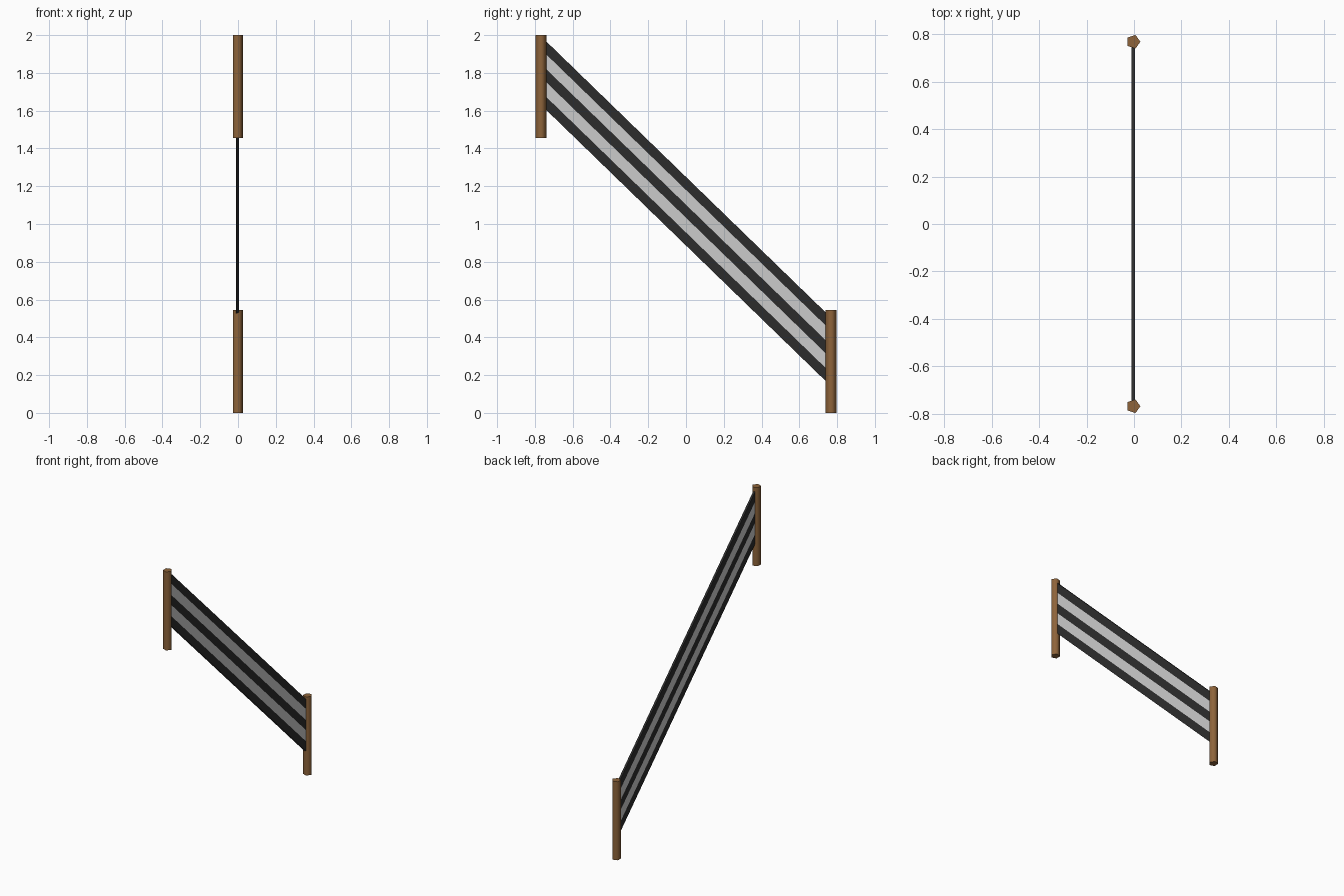
import bpy, bmesh, math

if "Cube" in bpy.data.objects:
    bpy.data.objects.remove(bpy.data.objects["Cube"])

def material(name, rgb):
    m = bpy.data.materials.new(name)
    m.diffuse_color = (*rgb, 1)
    m.use_nodes = True
    m.node_tree.nodes["Principled BSDF"].inputs["Base Color"].default_value = m.diffuse_color
    return m

WOOD = material("brown wood", (0.27, 0.127, 0.043))
DARK = material("dark grey", (0.0255, 0.0255, 0.0255))
LIGHT = material("light grey", (0.6, 0.6, 0.6))

CX = -0.003        # shared centre line of posts and panel
POST_Y = 0.768
POST_H = 0.545

def finish(name, bm, mats):
    me = bpy.data.meshes.new(name)
    bm.to_mesh(me)
    bm.free()
    ob = bpy.data.objects.new(name, me)
    bpy.context.collection.objects.link(ob)
    for m in mats:
        me.materials.append(m)
    return ob

# five-sided posts, one corner pointing to +x
def post(name, y, z, r=0.03):
    bm = bmesh.new()
    ring = [bm.verts.new((CX + r * math.cos(math.tau * i / 5),
                          y + r * math.sin(math.tau * i / 5), z)) for i in range(5)]
    base = bm.faces.new(ring)
    top = bmesh.ops.extrude_face_region(bm, geom=[base], use_keep_orig=True)["geom"]
    bmesh.ops.translate(bm, vec=(0, 0, POST_H),
                        verts=[v for v in top if isinstance(v, bmesh.types.BMVert)])
    bmesh.ops.recalc_face_normals(bm, faces=bm.faces)
    ob = finish(name, bm, [WOOD])
    bpy.ops.object.select_all(action='DESELECT')
    ob.select_set(True)
    bpy.context.view_layer.objects.active = ob
    bpy.ops.object.shade_smooth_by_angle(angle=math.radians(80))

post("upper_post", -POST_Y, 2 - POST_H)
post("lower_post", POST_Y, 0)

# sloping striped panel: two striped sides and a top edge, open underneath
HALF_T, END_Y, SLOPE = 0.007, 0.75, -0.97
LOW, HEIGHT = 0.886, 0.363                       # heights at y = 0
LEVELS = [0, 0.19, 0.405, 0.595, 0.81, 1]        # stripe borders

bm = bmesh.new()
def pair(x, t):
    z = LOW + HEIGHT * t
    return [bm.verts.new((x, y, z + SLOPE * y)) for y in (-END_Y, END_Y)]

sides = {s: [pair(CX + s * HALF_T, t) for t in LEVELS] for s in (-1, 1)}
for s, rows in sides.items():
    for i in range(5):
        (a, b), (d, c) = rows[i], rows[i + 1]
        f = bm.faces.new((a, b, c, d) if s > 0 else (d, c, b, a))
        f.material_index = i % 2
(l0, l1), (r0, r1) = sides[-1][-1], sides[1][-1]
bm.faces.new((l0, r0, r1, l1))
finish("striped_panel", bm, [DARK, LIGHT])
